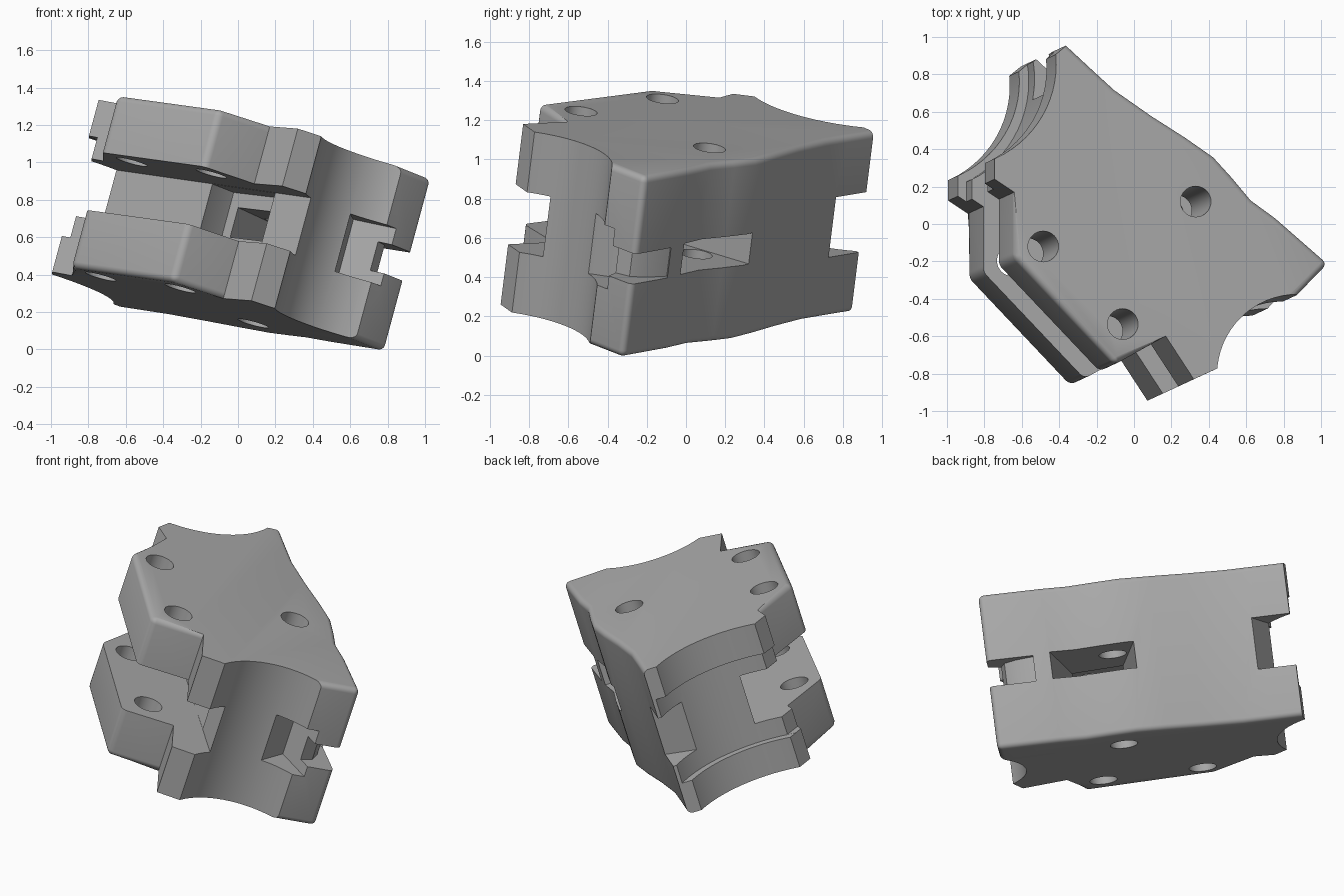
import bpy, bmesh, math
from mathutils import Vector

if "Cube" in bpy.data.objects:
    bpy.data.objects.remove(bpy.data.objects["Cube"])

# tilted frame: local z is the axis of the block, local z = 0 its top face
AXIS = Vector((0.27, 0.125, 1)).normalized()
ROT = Vector((0, 0, 1)).rotation_difference(AXIS).to_matrix().to_4x4()
INV = ROT.inverted()
T = 0.96

grey = bpy.data.materials.new("grey")
grey.diffuse_color = (0.4, 0.4, 0.4, 1)
grey.use_nodes = True
grey.node_tree.nodes["Principled BSDF"].inputs["Base Color"].default_value = grey.diffuse_color


def loc(x, y):
    """Point above (x, y) on the tilted top face, in the block's own frame."""
    return INV @ Vector((x, y, -0.27 * x - 0.125 * y))


def prism(name, pts, hi, lo):
    bm = bmesh.new()
    flat = [loc(*p) for p in pts]
    top = [bm.verts.new((p.x, p.y, hi)) for p in flat]
    bot = [bm.verts.new((p.x, p.y, lo)) for p in flat]
    n = len(pts)
    bm.faces.new(top)
    bm.faces.new(bot[::-1])
    for i in range(n):
        j = (i + 1) % n
        bm.faces.new((top[i], bot[i], bot[j], top[j]))
    bmesh.ops.recalc_face_normals(bm, faces=bm.faces)
    me = bpy.data.meshes.new(name)
    bm.to_mesh(me)
    ob = bpy.data.objects.new(name, me)
    me.materials.append(grey)
    bpy.context.collection.objects.link(ob)
    return ob, bm, top, bot


def circle(cx, cy, r, n):
    return [(cx + r * math.cos(2 * math.pi * i / n), cy + r * math.sin(2 * math.pi * i / n)) for i in range(n)]


# outline: right tip, wavy back wall, back tip, left lug, plate, front lug (scoops are cut later)
back_wall = [(0.70, -0.56), (1.04, -0.21), (0.76, 0.035), (0.63, 0.13), (0.53, 0.25), (0.43, 0.36),
             (0.28, 0.465), (0.1, 0.58), (-0.1, 0.72), (-0.22, 0.83), (-0.36, 0.96), (-0.5, 1.085)]
lug_left = [(-0.85, 0.7), (-0.745, 0.38), (-0.745, 0.24)]
plate = [(-0.64, 0.17), (-0.64, -0.18), (-0.10, -0.75), (0.17, -0.60)]
lug_front = [(0.32, -0.83), (0.45, -0.77)]
outline = back_wall + lug_left + plate + lug_front

body, bm, top, bot = prism("grip_block", outline, 0, -T)

# rounded rims on the back wall and the plate, rounded upright corners
p = len(back_wall) + len(lug_left)
edges = []
for i in list(range(len(back_wall) - 1)) + list(range(p, p + len(plate) - 1)):
    edges += [bm.edges.get((top[i], top[i + 1])), bm.edges.get((bot[i], bot[i + 1]))]
for i in (1, p + 1, p + 2):
    edges.append(bm.edges.get((top[i], bot[i])))
bmesh.ops.bevel(bm, geom=edges, offset=0.085, segments=5, profile=0.5, affect='EDGES', clamp_overlap=True)
bm.to_mesh(body.data)

cutters = []


def cut(name, pts, hi, lo):
    cutters.append(prism(name, pts, hi, lo)[0])


# concave scoops, and the flat end of the back tip
cut("front_scoop", circle(0.874, -0.806, 0.43, 64), 0.3, -T - 0.3)
cut("rear_scoop", circle(-0.966, 0.853, 0.55, 72), 0.3, -T - 0.3)
cut("tip_end", [(-0.30, 1.005), (-0.36, 0.955), (-0.43, 0.897), (-0.8, 0.9), (-0.6, 1.3)], 0.31, -T - 0.31)
# wide gap between the upper and lower plates
cut("gap", [(-0.66, 0.50), (0.50, -0.68), (0.5, -1.3), (-1.3, -1.3), (-1.3, 0.5)], -0.32, -0.64)
# pocket behind the gap and the window through the back wall
cut("pocket", [(-0.05, -0.11), (-0.15, -0.3), (0.18, -0.6), (0.28, -0.46), (0.36, -0.36), (0.06, 0.0)],
    -0.321, -0.639)
cut("window", [(0.08, -0.09), (0.26, -0.32), (0.74, 0.03), (1.0, 0.2), (0.6, 0.6), (0.40, 0.40)], -0.40, -0.565)
# notches in the back tip and right tip
cut("back_notch", [(-0.17, 0.81), (-0.50, 0.70), (-0.9, 0.9), (-0.3, 1.3), (0, 1.0)], -0.32, -0.64)
cut("right_notch", [(0.683, -0.40), (0.70, -0.22), (0.93, -0.325), (1.1, -0.5), (0.7, -0.7)], -0.32, -0.64)
cut("tip_groove", [(0.84, -0.5), (0.85, -0.3), (0.89, -0.22), (0.87, -0.14), (0.80, -0.03), (1.1, 0.0), (1.2, -0.5)],
    -0.41, -0.57)
# recessed band in the rear scoop and left lug
cut("scoop_band", circle(-0.966, 0.853, 0.60, 72), -0.20, -0.76)
cut("lug_band", [(-0.70, 0.45), (-0.70, 0.1), (-1.0, 0.1), (-1.0, 0.45)], -0.201, -0.759)
# pin holes
for hx, hy in ((-0.485, -0.12), (-0.06, -0.535), (0.33, 0.12)):
    cut("pin_hole", circle(hx, hy, 0.082, 32), 0.2, -T - 0.2)

bpy.context.view_layer.objects.active = body
body.select_set(True)
for c in cutters:
    m = body.modifiers.new(c.name, 'BOOLEAN')
    m.operation, m.solver, m.object = 'DIFFERENCE', 'EXACT', c
    bpy.ops.object.modifier_apply(modifier=m.name)
for c in cutters:
    bpy.data.objects.remove(c)
bpy.ops.object.shade_smooth_by_angle(angle=math.radians(32))

# stand the block on its tilted axis
body.matrix_world = ROT
bpy.context.view_layer.update()
low = min((body.matrix_world @ v.co).z for v in body.data.vertices)
body.location.z = -low
